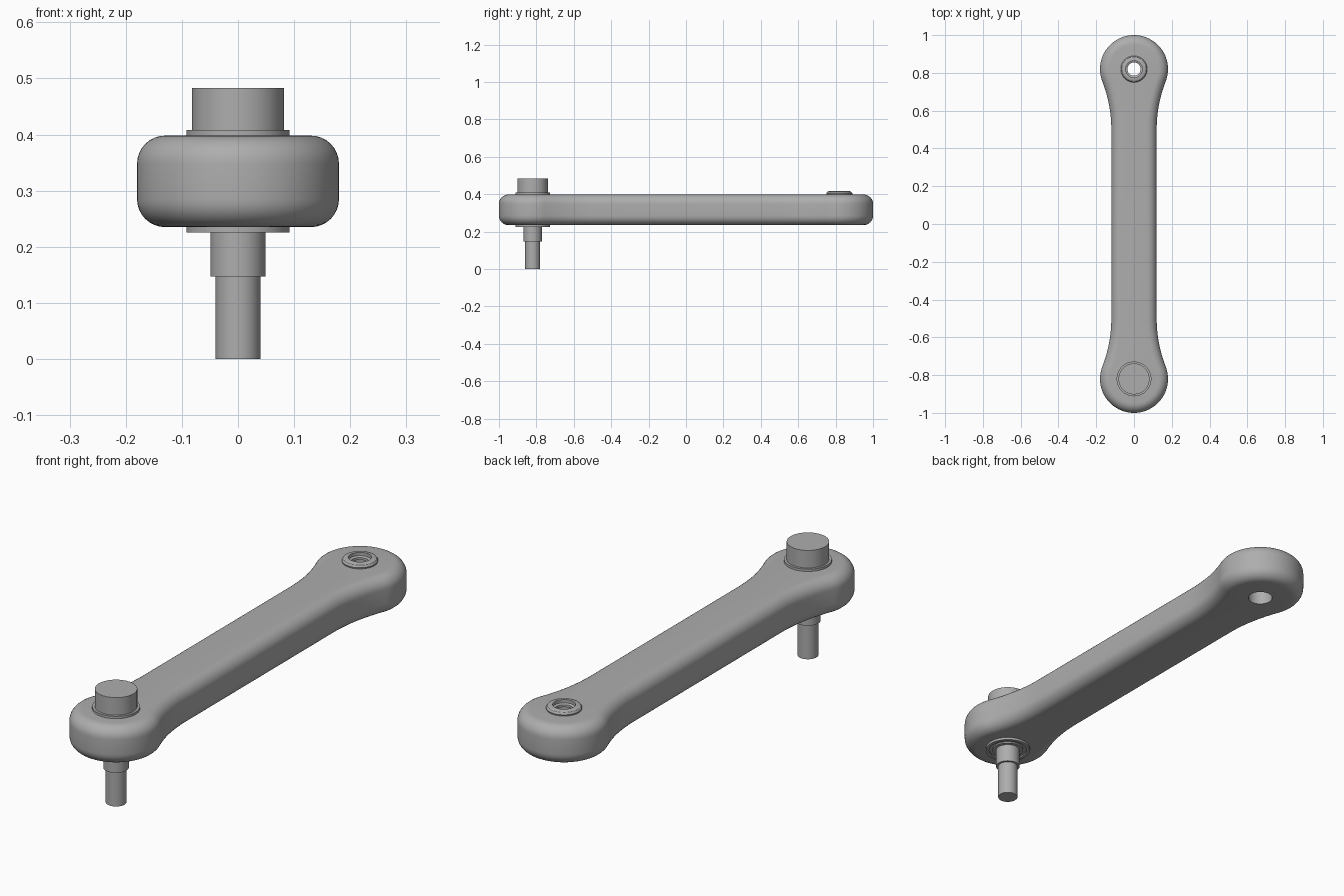
import bpy, bmesh
from math import pi, sin, cos, atan2, sqrt, radians
from mathutils import Matrix

cube = bpy.data.objects.get("Cube")
if cube:
    bpy.data.objects.remove(cube, do_unlink=True)

grey = bpy.data.materials.new("plain grey")
grey.use_nodes = True
grey.diffuse_color = (0.42, 0.42, 0.42, 1)
grey.node_tree.nodes["Principled BSDF"].inputs["Base Color"].default_value = grey.diffuse_color

HEAD_Y, HEAD_R, NECK_Y, HALF_W = 0.82, 0.18, 0.5, 0.12
BOTTOM, TOP, ROUND = 0.235, 0.398, 0.05


def finish(name, bm, y=0.0):
    """Turn a bmesh into a shaded object with the shared material."""
    bmesh.ops.recalc_face_normals(bm, faces=bm.faces)
    mesh = bpy.data.meshes.new(name)
    bm.to_mesh(mesh)
    bm.free()
    mesh.materials.append(grey)
    ob = bpy.data.objects.new(name, mesh)
    bpy.context.collection.objects.link(ob)
    ob.location.y = y
    return ob


def smooth(ob):
    bpy.ops.object.select_all(action="DESELECT")
    ob.select_set(True)
    bpy.context.view_layer.objects.active = ob
    bpy.ops.object.shade_smooth_by_angle(angle=radians(30))


def lathe(name, profile, y, closed=False, steps=64):
    """Spin (radius, height) points round a vertical axis."""
    bm = bmesh.new()
    verts = [bm.verts.new((r, 0, z)) for r, z in profile]
    edges = [bm.edges.new(p) for p in zip(verts, verts[1:])]
    if closed:
        edges.append(bm.edges.new((verts[-1], verts[0])))
    bmesh.ops.spin(bm, geom=verts + edges, cent=(0, 0, 0), axis=(0, 0, 1),
                   angle=2 * pi, steps=steps, use_duplicate=False)
    bmesh.ops.remove_doubles(bm, verts=bm.verts, dist=0.0002)
    return finish(name, bm, y)


def arm_outline():
    """Quarter outline: round head blending into the bar by a tangent arc."""
    d = HEAD_Y - NECK_Y
    fillet = (HALF_W**2 + d**2 - HEAD_R**2) / (2 * (HEAD_R - HALF_W))
    tilt = atan2(d, HALF_W + fillet)
    n = 14
    neck = [(HALF_W + fillet * (1 - cos(tilt * i / n)), NECK_Y + fillet * sin(tilt * i / n))
            for i in range(n)]
    m = 28
    head = [(HEAD_R * cos(a), HEAD_Y + HEAD_R * sin(a))
            for a in (-tilt + (pi / 2 + tilt) * i / m for i in range(m + 1))]
    right = neck + head
    upper = right + [(-x, y) for x, y in reversed(right[:-1])]
    return upper + [(-x, -y) for x, y in upper]


# Arm: extruded outline with rounded rims
bm = bmesh.new()
base = bm.faces.new([bm.verts.new((x, y, BOTTOM)) for x, y in arm_outline()])
ext = bmesh.ops.extrude_face_region(bm, geom=[base], use_keep_orig=True)
bmesh.ops.translate(bm, vec=(0, 0, TOP - BOTTOM),
                    verts=[v for v in ext["geom"] if isinstance(v, bmesh.types.BMVert)])
rims = [e for e in bm.edges if abs(e.verts[0].co.z - e.verts[1].co.z) < 0.001]
bmesh.ops.recalc_face_normals(bm, faces=bm.faces)
bmesh.ops.bevel(bm, geom=rims, offset=ROUND, offset_type="OFFSET", segments=8,
                profile=0.5, affect="EDGES")
arm = finish("arm", bm)

# Bore through the far head
bm = bmesh.new()
bmesh.ops.create_cone(bm, cap_ends=True, segments=64, radius1=0.05, radius2=0.05, depth=0.5,
                      matrix=Matrix.Translation((0, HEAD_Y, 0.3)))
cutter = finish("bore_cutter", bm)
cutter.hide_render = True
mod = arm.modifiers.new("bore", "BOOLEAN")
mod.operation, mod.object, mod.solver = "DIFFERENCE", cutter, "EXACT"
bpy.context.view_layer.objects.active = arm
bpy.ops.object.modifier_apply(modifier="bore")
bpy.data.objects.remove(cutter, do_unlink=True)
smooth(arm)

# Flanged bush with an inner ridge in the bore
smooth(lathe("bush", [(0.05, 0.3), (0.05, 0.396), (0.068, 0.396), (0.07, 0.404), (0.065, 0.412),
                      (0.056, 0.416), (0.044, 0.416), (0.044, 0.402), (0.035, 0.398),
                      (0.035, 0.388), (0.044, 0.384), (0.044, 0.3)], HEAD_Y, closed=True))

# Pivot: upper boss and washer
smooth(lathe("pivot_boss", [(0, 0.39), (0.092, 0.39), (0.092, 0.408), (0.082, 0.408),
                            (0.082, 0.483), (0, 0.483)], -HEAD_Y))

# Lower washer with a shallow groove
smooth(lathe("lower_washer", [(0, 0.24), (0.092, 0.24), (0.092, 0.225), (0.078, 0.225),
                              (0.078, 0.231), (0.064, 0.231), (0.064, 0.225), (0, 0.225)],
             -HEAD_Y))

# Stepped pin
smooth(lathe("stepped_pin", [(0, 0.23), (0.049, 0.23), (0.049, 0.147), (0.04, 0.147),
                             (0.04, 0), (0, 0)], -HEAD_Y))
